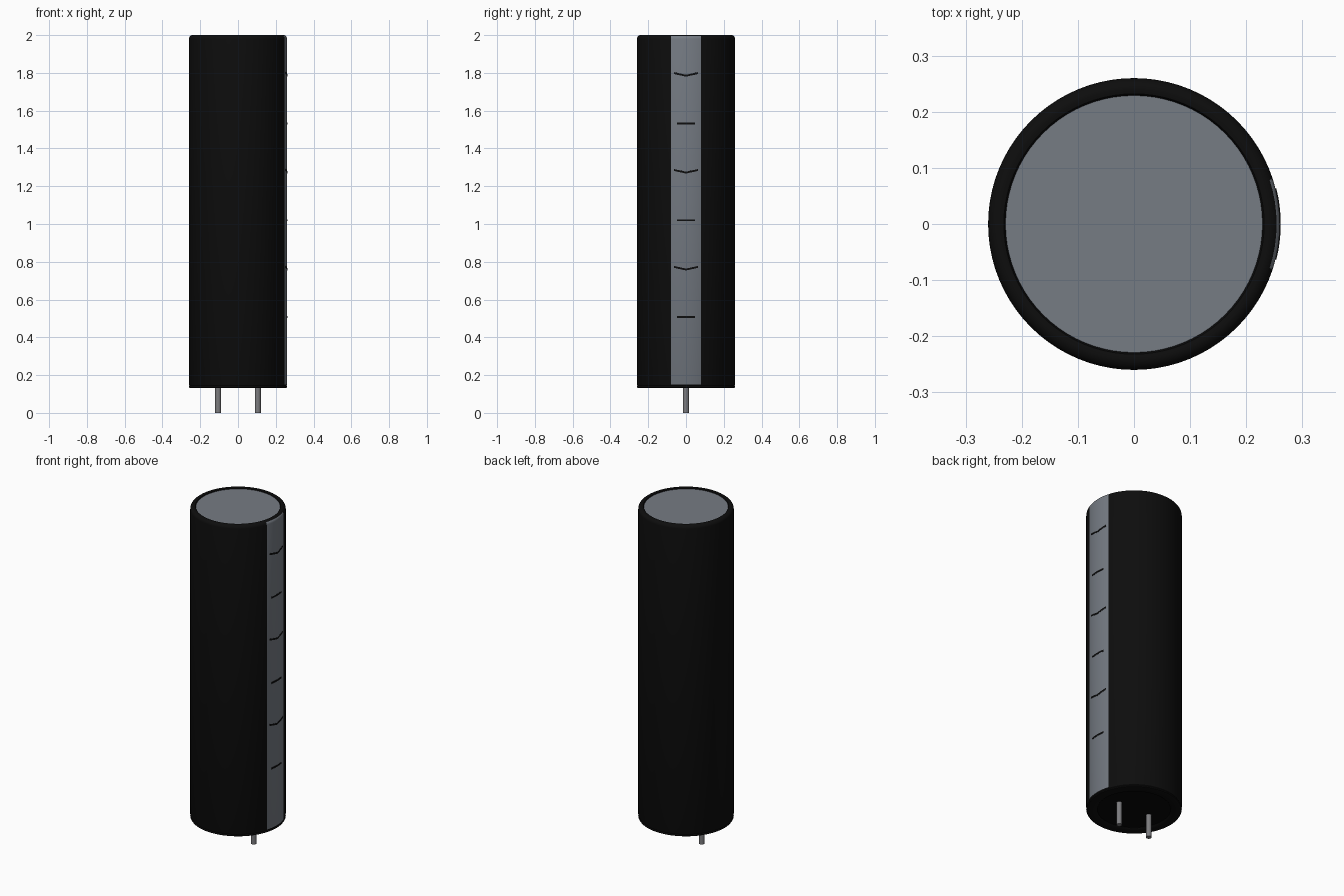
import bpy, bmesh
from math import sin, cos, pi, radians

if "Cube" in bpy.data.objects:
    bpy.data.objects.remove(bpy.data.objects["Cube"], do_unlink=True)


def material(name, rgb, roughness=0.5):
    m = bpy.data.materials.new(name)
    m.use_nodes = True
    m.diffuse_color = (*rgb, 1)
    bsdf = m.node_tree.nodes["Principled BSDF"]
    bsdf.inputs["Base Color"].default_value = (*rgb, 1)
    bsdf.inputs["Roughness"].default_value = roughness
    return m


black = material("sleeve black", (0.004, 0.004, 0.004))
rubber = material("rubber black", (0.002, 0.002, 0.002))
grey = material("stripe grey", (0.18, 0.2, 0.23))
metal = material("lead metal", (0.2, 0.2, 0.21))

SEGMENTS = 80
RADIUS = 0.26
STRIPE_HALF = radians(18)


def finish(name, bm, mats):
    bmesh.ops.recalc_face_normals(bm, faces=bm.faces)
    mesh = bpy.data.meshes.new(name)
    bm.to_mesh(mesh)
    bm.free()
    ob = bpy.data.objects.new(name, mesh)
    bpy.context.collection.objects.link(ob)
    for m in mats:
        mesh.materials.append(m)
    bpy.ops.object.select_all(action="DESELECT")
    ob.select_set(True)
    bpy.context.view_layer.objects.active = ob
    bpy.ops.object.shade_smooth_by_angle(angle=radians(40))
    return ob


def revolve(profile, bm):
    """Spin a closed (radius, z) profile around the z axis."""
    rings = []
    for r, z in profile:
        rings.append([bm.verts.new((r * cos(2 * pi * i / SEGMENTS),
                                    r * sin(2 * pi * i / SEGMENTS), z))
                      for i in range(SEGMENTS)])
    for a, b in zip(rings, rings[1:] + rings[:1]):
        for i in range(SEGMENTS):
            j = (i + 1) % SEGMENTS
            bm.faces.new((a[i], a[j], b[j], b[i]))


def cylinder(name, radius, z0, z1, mat, x=0, sides=SEGMENTS):
    bm = bmesh.new()
    bmesh.ops.create_cone(bm, cap_ends=True, segments=sides, radius1=radius,
                          radius2=radius, depth=z1 - z0)
    bmesh.ops.translate(bm, verts=bm.verts, vec=(x, 0, (z0 + z1) / 2))
    return finish(name, bm, [mat])


# Shrink sleeve: rolled bottom rim, straight wall, rounded shoulder, top lip
shoulder = [(RADIUS - 0.02 + 0.02 * cos(t), 1.98 + 0.02 * sin(t))
            for t in [radians(15 * k) for k in range(7)]]
profile = ([(0.2, 0.15), (0.2, 0.136), (0.206, 0.131), (0.25, 0.131),
            (0.257, 0.133), (RADIUS, 0.138), (0.257, 0.144), (RADIUS, 0.15)]
           + shoulder + [(0.232, 1.998), (0.229, 1.993), (0.229, 1.97)])
bm = bmesh.new()
revolve(profile, bm)
for f in bm.faces:
    c = f.calc_center_median()
    on_wall = 0.15 < c.z < 1.994 and c.xy.length > 0.24
    if on_wall and c.x > 0 and abs(c.y) < c.x * sin(STRIPE_HALF) / cos(STRIPE_HALF):
        f.material_index = 1
finish("sleeve", bm, [black, grey])

# Metal can end and rubber end plug
cylinder("can_top", 0.231, 1.96, 1.993, grey)
cylinder("end_plug", 0.202, 0.138, 0.17, rubber)

# Two wire leads
for side, x in (("right", -0.105), ("left", 0.105)):
    cylinder(side + "_lead", 0.016, 0, 0.15, metal, x, 24)


def mark(name, z, half_width, rise):
    """Thin curved bar on the stripe; a rise bends it into a chevron."""
    bm = bmesh.new()
    steps = 8
    rows = []
    for i in range(steps + 1):
        t = 2 * i / steps - 1
        a = t * half_width / RADIUS
        zc = z + rise * abs(t)
        rows.append([bm.verts.new((r * cos(a), r * sin(a), zc + dz))
                     for r, dz in ((0.257, -0.005), (0.2615, -0.005),
                                   (0.2615, 0.005), (0.257, 0.005))])
    for p, q in zip(rows, rows[1:]):
        for k in range(4):
            n = (k + 1) % 4
            bm.faces.new((p[k], p[n], q[n], q[k]))
    bm.faces.new(rows[0])
    bm.faces.new(rows[-1])
    finish(name, bm, [black])


# Alternating chevrons and dashes down the polarity stripe
for i in range(3):
    mark(f"chevron_{i + 1}", 1.785 - 0.513 * i, 0.064, 0.014)
    mark(f"dash_{i + 1}", 1.533 - 0.513 * i, 0.047, 0)
